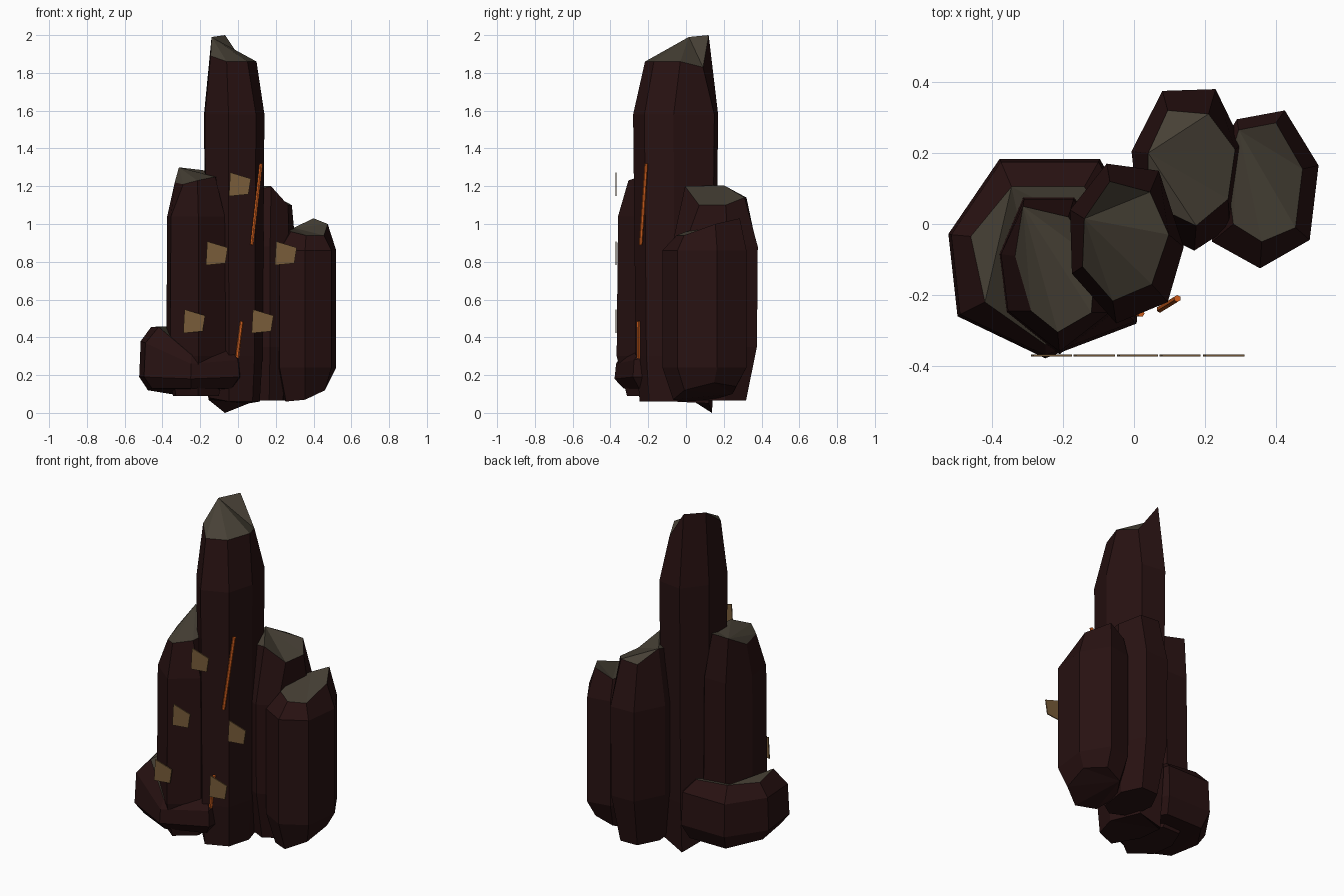
import bpy, bmesh
from mathutils import Vector

cube = bpy.data.objects.get("Cube")
if cube:
    bpy.data.objects.remove(cube)


def material(name, rgb):
    m = bpy.data.materials.new(name)
    m.use_nodes = True
    m.diffuse_color = (*rgb, 1)
    bsdf = m.node_tree.nodes["Principled BSDF"]
    bsdf.inputs["Base Color"].default_value = (*rgb, 1)
    bsdf.inputs["Roughness"].default_value = 0.9
    return m


ROCK = material("dark red rock", (0.021, 0.0058, 0.0058))
CAP = material("grey stone cap", (0.064, 0.053, 0.037))
PLATE = material("tan plate", (0.19, 0.108, 0.042))
GLOW = material("orange vein", (0.62, 0.11, 0.012))


def finish(name, bm, mats):
    bmesh.ops.recalc_face_normals(bm, faces=bm.faces)
    me = bpy.data.meshes.new(name)
    bm.to_mesh(me)
    bm.free()
    for m in mats:
        me.materials.append(m)
    ob = bpy.data.objects.new(name, me)
    bpy.context.collection.objects.link(ob)
    return ob


def column(name, outer, top, z_hi, z_lo, z_bot, lo=0.97, bot=0.75):
    """Faceted stone column: bottom, low, high and top rings, with a fanned grey cap."""
    n = len(outer)
    cx = sum(p[0] for p in outer) / n
    cy = sum(p[1] for p in outer) / n

    def ring(scale, zs):
        zs = zs if isinstance(zs, list) else [zs] * n
        return [(cx + (x - cx) * scale, cy + (y - cy) * scale, z)
                for (x, y), z in zip(outer, zs)]

    bm = bmesh.new()
    rings = [[bm.verts.new(p) for p in r]
             for r in (ring(bot, z_bot), ring(lo, z_lo), ring(1, z_hi), top)]
    for a, b in zip(rings, rings[1:]):
        for i in range(n):
            j = (i + 1) % n
            bm.faces.new((a[i], a[j], b[j], b[i]))
    for r, mat in ((rings[0], 0), (rings[-1], 1)):
        for i in range(1, n - 1):
            bm.faces.new((r[0], r[i], r[i + 1])).material_index = mat
    return finish(name, bm, (ROCK, CAP))


# Tall central column
column("main_column",
       [(-0.18, 0.04), (-0.077, 0.17), (0.07, 0.15), (0.14, -0.065),
        (0.095, -0.22), (-0.05, -0.28), (-0.175, -0.14)],
       [(-0.14, 0.015, 1.99), (-0.068, 0.12, 2.0), (0.045, 0.09, 1.83),
        (0.098, -0.03, 1.86), (0.05, -0.17, 1.86), (-0.06, -0.217, 1.86),
        (-0.145, -0.12, 1.89)],
       1.58, 0.3, [0.07, 0.0, 0.05, 0.06, 0.06, 0.06, 0.08], lo=0.94, bot=0.85)

# Front column beside it
column("left_front_column",
       [(-0.31, 0.07), (-0.17, 0.07), (-0.08, -0.05), (-0.07, -0.25),
        (-0.21, -0.36), (-0.355, -0.245), (-0.375, -0.085)],
       [(-0.313, 0.05, 1.3), (-0.185, 0.02, 1.285), (-0.11, -0.1, 1.25),
        (-0.12, -0.25, 1.25), (-0.215, -0.305, 1.23), (-0.29, -0.245, 1.21),
        (-0.335, -0.09, 1.22)],
       1.04, 0.3, 0.09, lo=1.03, bot=0.8)

# Rear column
column("rear_column",
       [(-0.007, 0.205), (0.08, 0.375), (0.23, 0.38), (0.305, 0.225),
        (0.27, -0.01), (0.17, -0.075), (0.015, 0.0)],
       [(0.04, 0.2, 1.205), (0.095, 0.32, 1.14), (0.21, 0.31, 1.14),
        (0.285, 0.21, 1.1), (0.265, 0.07, 1.1), (0.175, -0.005, 1.2),
        (0.04, 0.06, 1.16)],
       0.88, 0.35, 0.065, lo=0.98, bot=0.72)

# Outer shorter column
column("outer_column",
       [(0.29, 0.295), (0.425, 0.32), (0.52, 0.165), (0.495, -0.045),
        (0.355, -0.125), (0.22, -0.05), (0.2, 0.15)],
       [(0.295, 0.265, 0.98), (0.40, 0.285, 1.03), (0.475, 0.155, 1.0),
        (0.455, -0.01, 0.94), (0.36, -0.05, 0.94), (0.28, 0.0, 0.96),
        (0.26, 0.15, 0.98)],
       0.86, 0.24, [0.1, 0.14, 0.16, 0.12, 0.07, 0.06, 0.07], lo=1.0, bot=0.75)

# Wide low stump around the front column
column("base_stump",
       [(-0.375, 0.175), (-0.10, 0.175), (0.02, -0.05), (0.0, -0.275),
        (-0.25, -0.37), (-0.49, -0.255), (-0.515, -0.03)],
       [(-0.345, 0.105, 0.46), (-0.14, 0.105, 0.44), (-0.04, -0.05, 0.4),
        (-0.04, -0.23, 0.34), (-0.25, -0.34, 0.31), (-0.42, -0.22, 0.455),
        (-0.46, -0.035, 0.455)],
       [0.38, 0.38, 0.34, 0.28, 0.26, 0.37, 0.38],
       [0.19, 0.19, 0.19, 0.19, 0.18, 0.19, 0.19],
       [0.1, 0.1, 0.12, 0.13, 0.13, 0.13, 0.12], lo=1.03, bot=0.86)

# Thin slanted plates floating before the front
SHAPE = [(-0.053, 0.063), (0.056, 0.03), (0.043, -0.053), (-0.06, -0.063)]
for k, (cx, cz) in enumerate([(0.012, 1.21), (-0.11, 0.845), (0.255, 0.845),
                              (-0.23, 0.485), (0.132, 0.485)]):
    bm = bmesh.new()
    a, b = [[bm.verts.new((cx + x, y, cz + z)) for x, z in SHAPE]
            for y in (-0.373, -0.367)]
    bm.faces.new(a)
    bm.faces.new(b)
    for i in range(4):
        j = (i + 1) % 4
        bm.faces.new((a[i], a[j], b[j], b[i]))
    finish(f"plate_{k + 1}", bm, (PLATE,))


# Glowing veins on the main column
def vein(name, p, q, radius):
    p, q = Vector(p), Vector(q)
    bm = bmesh.new()
    bmesh.ops.create_cone(bm, cap_ends=True, segments=6, radius1=radius,
                          radius2=radius, depth=(q - p).length)
    ob = finish(name, bm, (GLOW,))
    ob.location = (p + q) / 2
    ob.rotation_euler = (q - p).to_track_quat('Z', 'Y').to_euler()


vein("upper_vein", (0.073, -0.24, 0.89), (0.122, -0.21, 1.32), 0.01)
vein("lower_vein", (-0.005, -0.25, 0.29), (0.02, -0.252, 0.485), 0.01)
